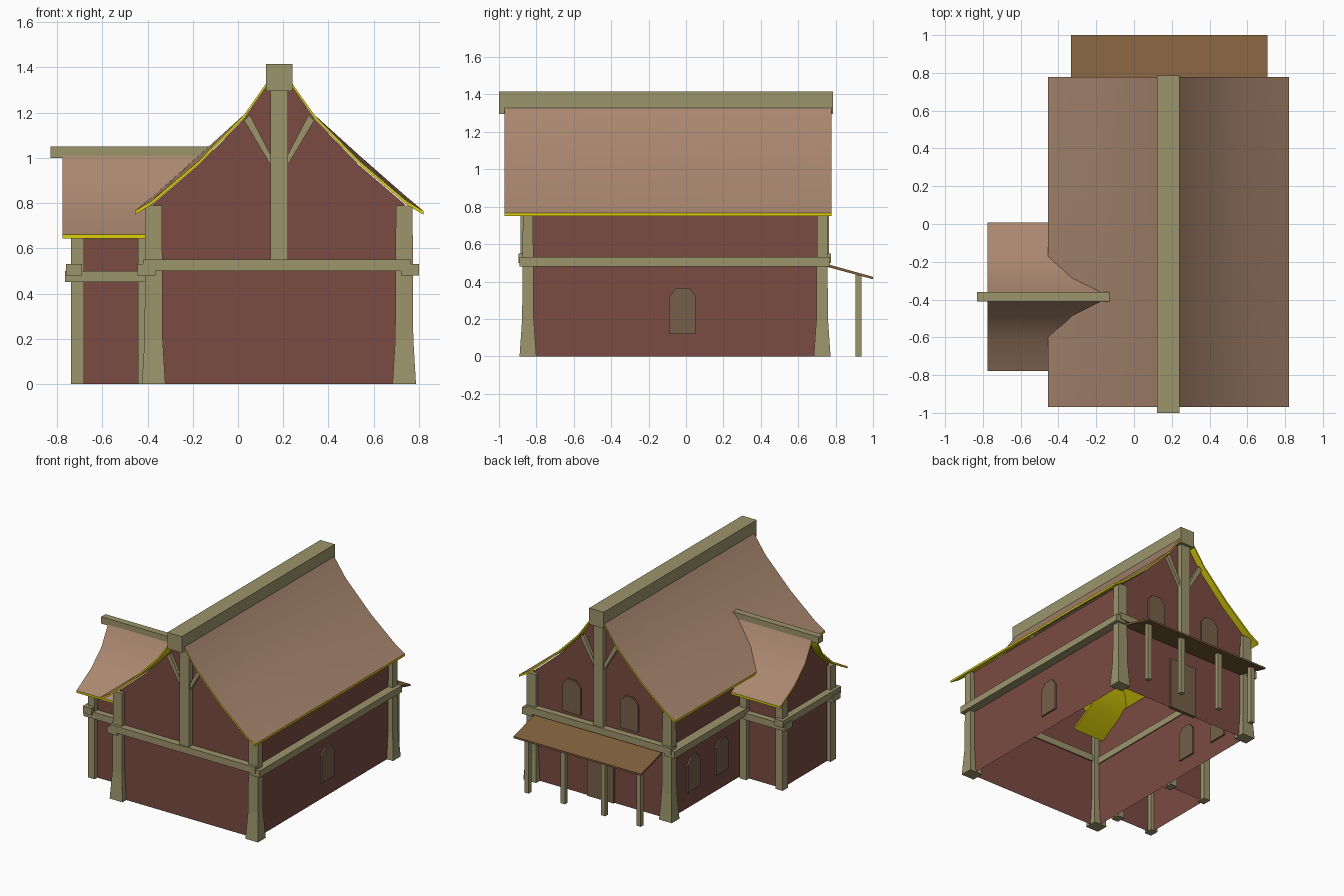
import bpy, bmesh, math
from mathutils import Matrix, Vector

if "Cube" in bpy.data.objects:
    bpy.data.objects.remove(bpy.data.objects["Cube"])


def mat(name, hexcol):
    m = bpy.data.materials.new(name)
    c = [(int(hexcol[i:i + 2], 16) / 255) ** 2.2 for i in (0, 2, 4)]
    m.diffuse_color = (*c, 1)
    m.use_nodes = True
    m.node_tree.nodes["Principled BSDF"].inputs["Base Color"].default_value = m.diffuse_color
    return m


WALL = mat("plaster_red", "7A4C45")
WOOD = mat("timber", "9A936B")
ROOF = mat("roof_tile", "A8866F")
UNDER = mat("roof_underside", "DCCF10")
PANE = mat("shutter", "75604B")
PORCH = mat("porch_plank", "80603F")


def make(name, verts, faces, *mats, recalc=True):
    bm = bmesh.new()
    vs = [bm.verts.new(v) for v in verts]
    for f in faces:
        bm.faces.new([vs[i] for i in f])
    if recalc:
        bmesh.ops.recalc_face_normals(bm, faces=bm.faces[:])
    me = bpy.data.meshes.new(name)
    bm.to_mesh(me)
    bm.free()
    for m in mats:
        me.materials.append(m)
    ob = bpy.data.objects.new(name, me)
    bpy.context.collection.objects.link(ob)
    return ob


def prism(name, bottom, top, material):
    """Closed solid between two matching polygons."""
    n = len(bottom)
    faces = [range(n)[::-1], range(n, 2 * n)]
    faces += [(i, (i + 1) % n, n + (i + 1) % n, n + i) for i in range(n)]
    return make(name, list(bottom) + list(top), faces, material)


def box(name, x0, x1, y0, y1, z0, z1, material=WOOD):
    ring = lambda z: [(x0, y0, z), (x1, y0, z), (x1, y1, z), (x0, y1, z)]
    return prism(name, ring(z0), ring(z1), material)


def flared_post(name, x, y, h):
    verts, faces = [], [(3, 2, 1, 0), (8, 9, 10, 11)]
    for z, a, b in ((0, .052, .045), (.2, .04, .031), (h, .037, .027)):
        verts += [(x - a, y - b, z), (x + a, y - b, z), (x + a, y + b, z), (x - a, y + b, z)]
    for k in (0, 4):
        faces += [(k + i, k + (i + 1) % 4, k + 4 + (i + 1) % 4, k + 4 + i) for i in range(4)]
    make(name, verts, faces, WOOD)


def place(axis, c, u, t, z):
    return (c + u, t, z) if axis == 'Y' else (t, c + u, z)


def roof(name, prof, c, stations, axis, thick=.016):
    """Two curved slopes; each profile point is (offset, height, mid-span swell)."""
    for label, s in (("left", -1), ("right", 1)):
        n, verts, faces = len(prof), [], []
        for t, swell in stations:
            for d in (0, thick):
                verts += [place(axis, c, s * u, t, z + swell * b - d) for u, z, b in prof]
        r = 2 * n
        for k in range(len(stations) - 1):
            for i in range(n - 1):
                a = k * r + i
                faces.append((a, a + 1, a + r + 1, a + r))
                a += n
                faces.append((a, a + r, a + r + 1, a + 1))
            for i in (0, n - 1):
                a = k * r + i
                faces.append((a, a + n, a + n + r, a + r))
        for k in (0, (len(stations) - 1) * r):
            faces += [(k + i, k + i + 1, k + n + i + 1, k + n + i) for i in range(n - 1)]
        ob = make(f"{name}_{label}", verts, faces, ROOF, UNDER)
        for p in ob.data.polygons:
            p.material_index = 0 if p.normal.z > .3 else 1
        bpy.ops.object.select_all(action='DESELECT')
        ob.select_set(True)
        bpy.context.view_layer.objects.active = ob
        bpy.ops.object.shade_smooth_by_angle(angle=math.radians(35))


def walls(name, half, c, t0, t1, axis, ends):
    """Open-bottomed shell: side walls and curved gables."""
    prof = [(-u, z) for u, z in half] + [(u, z) for u, z in half[::-1]]
    n = len(prof)
    verts = [place(axis, c, u, t, z) for t in (t0, t1) for u, z in prof]
    faces = [(0, 1, n + 1, n), (n - 2, n - 1, 2 * n - 1, 2 * n - 2)]
    faces += [range(n)] if 0 in ends else []
    faces += [range(n, 2 * n)] if 1 in ends else []
    make(name, verts, faces, WALL)


def window(name, x, y, z, angle):
    """Arched shutter facing the direction given by the angle."""
    prof = [(-.072, 0), (.072, 0), (.072, .2), (.035, .245), (-.035, .245), (-.072, .2)]
    M = Matrix.Translation((x, y, z)) @ Matrix.Rotation(math.radians(angle), 4, 'Z')
    prism(name, [M @ Vector((u, -.012, v)) for u, v in prof],
          [M @ Vector((u, .012, v)) for u, v in prof], PANE)


C = .182     # main house centre line in x
A = -.385    # annex centre line in y

# main house shell and roof
walls("main_walls", [(.555, 0), (.555, .795), (.355, .966), (.153, 1.175), (.06, 1.31)],
      C, -.845, .728, 'Y', (0, 1))
roof("main_roof", [(.638, .765, 0), (.563, .81, .02), (.357, .985, .026), (.153, 1.193, 0), (.05, 1.34, 0)],
     C, [(-.97, 0), (-.4, .9), (.2, .9), (.778, 0)], 'Y')
box("main_ridge_beam", C - .059, C + .059, -1, .785, 1.295, 1.415)

# main corner posts
for sx, px in (("left", C - .555), ("right", C + .553)):
    for sy, py in (("front", -.845), ("back", .728)):
        flared_post(f"{sy}_{sx}_post", px, py, .79)

# gable timbers, front and back
for side, y0, y1 in (("front", -.885, -.835), ("back", .718, .765)):
    box(f"{side}_beam", -.42, .765, y0 - (.01 if y0 < 0 else 0), y1 + (.01 if y0 > 0 else 0), .5, .55)
    box(f"{side}_king_post", C - .038, C + .038, y0, y1, .54, 1.32)
    for label, s in (("left", -1), ("right", 1)):
        tri = [(.036, .965), (.036, 1.01), (.13, 1.19), (.155, 1.165)]
        prism(f"{side}_brace_{label}", [(C + s * u, y0 + .012, z) for u, z in tri],
              [(C + s * u, y1 - .012, z) for u, z in tri], WOOD)

# side beams
box("right_beam", .72, .8, -.89, .77, .48, .53)
box("left_beam", -.445, -.365, -.89, .77, .48, .53)

# annex shell, roof and ridge
walls("annex_walls", [(.28, 0), (.28, .7), (.22, .742), (.095, .855), (.03, .98)],
      A, -.71, -.375, 'X', (0,))
roof("annex_roof", [(.392, .66, 0), (.22, .76, 0), (.1, .872, 0), (.018, 1.02, 0)],
     A, [(-.775, 0), (-.12, 0)], 'X')
box("annex_ridge_beam", -.83, -.11, A - .025, A + .025, 1, 1.05)

# annex posts and beams
for side, s in (("front", -1), ("back", 1)):
    y = A + s * .28
    box(f"annex_outer_post_{side}", -.738, -.682, y - .033, y + .033, 0, .705)
    box(f"annex_inner_post_{side}", -.442, -.386, y - .033, y + .033, 0, .705)
    box(f"annex_beam_{side}", -.765, -.4, y - .045, y + .045, .45, .5)
box("annex_beam_end", -.76, -.69, A - .34, A + .34, .48, .53)

# back porch: sloped sheet, four posts and a door
sheet = [(.73, .485), (1, .412), (1, .425), (.73, .5)]
prism("porch_roof", [(-.333, y, z) for y, z in sheet], [(.708, y, z) for y, z in sheet], PORCH)
for i, x in enumerate((-.27, .02, .35, .645)):
    box(f"porch_post_{i + 1}", x - .017, x + .017, .905, .938, 0, .435)
box("back_door", C - .11, C + .11, .715, .74, 0, .38, PANE)

# windows
window("right_window", .737, -.018, .12, 90)
window("left_window_1", C - .555, .45, .12, 90)
window("left_window_2", C - .555, .12, .12, 90)
for label, s in (("left", -1), ("right", 1)):
    window(f"back_gable_window_{label}", C + s * .235, .728, .575, 0)
